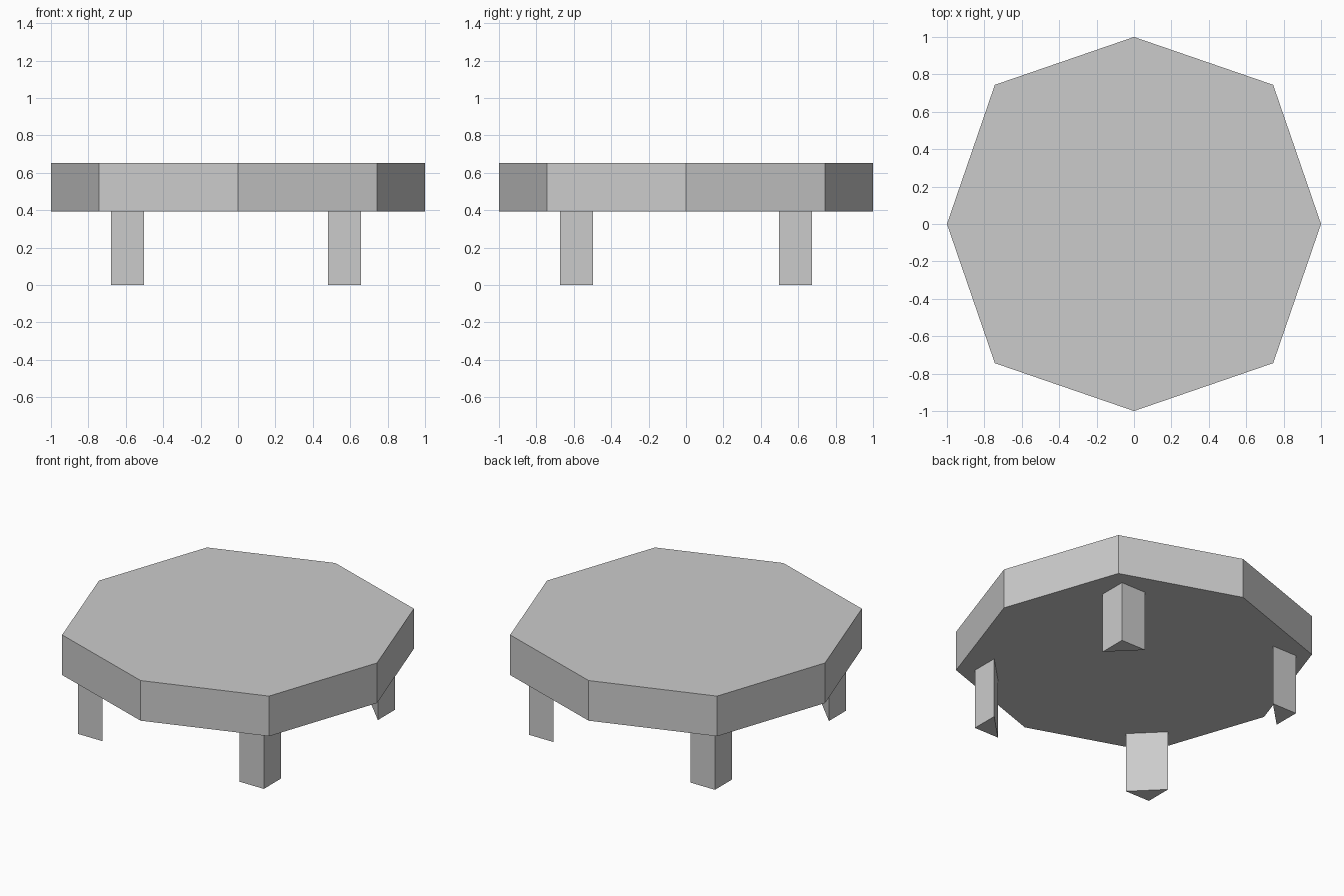
import bpy
import bmesh

cube = bpy.data.objects.get("Cube")
if cube:
    bpy.data.objects.remove(cube, do_unlink=True)

grey = bpy.data.materials.new("light grey")
grey.use_nodes = True
colour = (0.6, 0.6, 0.6, 1)
grey.diffuse_color = colour
grey.node_tree.nodes["Principled BSDF"].inputs["Base Color"].default_value = colour


def prism(name, outline, bottom, top):
    """Extrude a flat outline upward into a closed solid."""
    bm = bmesh.new()
    base = bm.faces.new([bm.verts.new((x, y, bottom)) for x, y in outline])
    side = bmesh.ops.extrude_face_region(bm, geom=[base], use_keep_orig=True)
    raised = [v for v in side["geom"] if isinstance(v, bmesh.types.BMVert)]
    bmesh.ops.translate(bm, verts=raised, vec=(0, 0, top - bottom))
    bmesh.ops.recalc_face_normals(bm, faces=bm.faces)
    mesh = bpy.data.meshes.new(name)
    bm.to_mesh(mesh)
    bm.free()
    mesh.materials.append(grey)
    obj = bpy.data.objects.new(name, mesh)
    bpy.context.collection.objects.link(obj)
    return obj


# Eight-sided table top, its diagonal corners slightly further out
d = 0.744
prism("table_top",
      [(1, 0), (d, d), (0, 1), (-d, d), (-1, 0), (-d, -d), (0, -1), (d, -d)],
      0.392, 0.653)

# Triangular legs, square corner outward and long side facing the centre
leg_width = 0.177
for x_name, x, sx in (("left", 0.658, 1), ("right", -0.68, -1)):
    for y_name, y, sy in (("front", -0.674, -1), ("back", 0.674, 1)):
        prism(f"{y_name}_{x_name}_leg",
              [(x, y), (x - sx * leg_width, y), (x, y - sy * leg_width)],
              0, 0.392)
